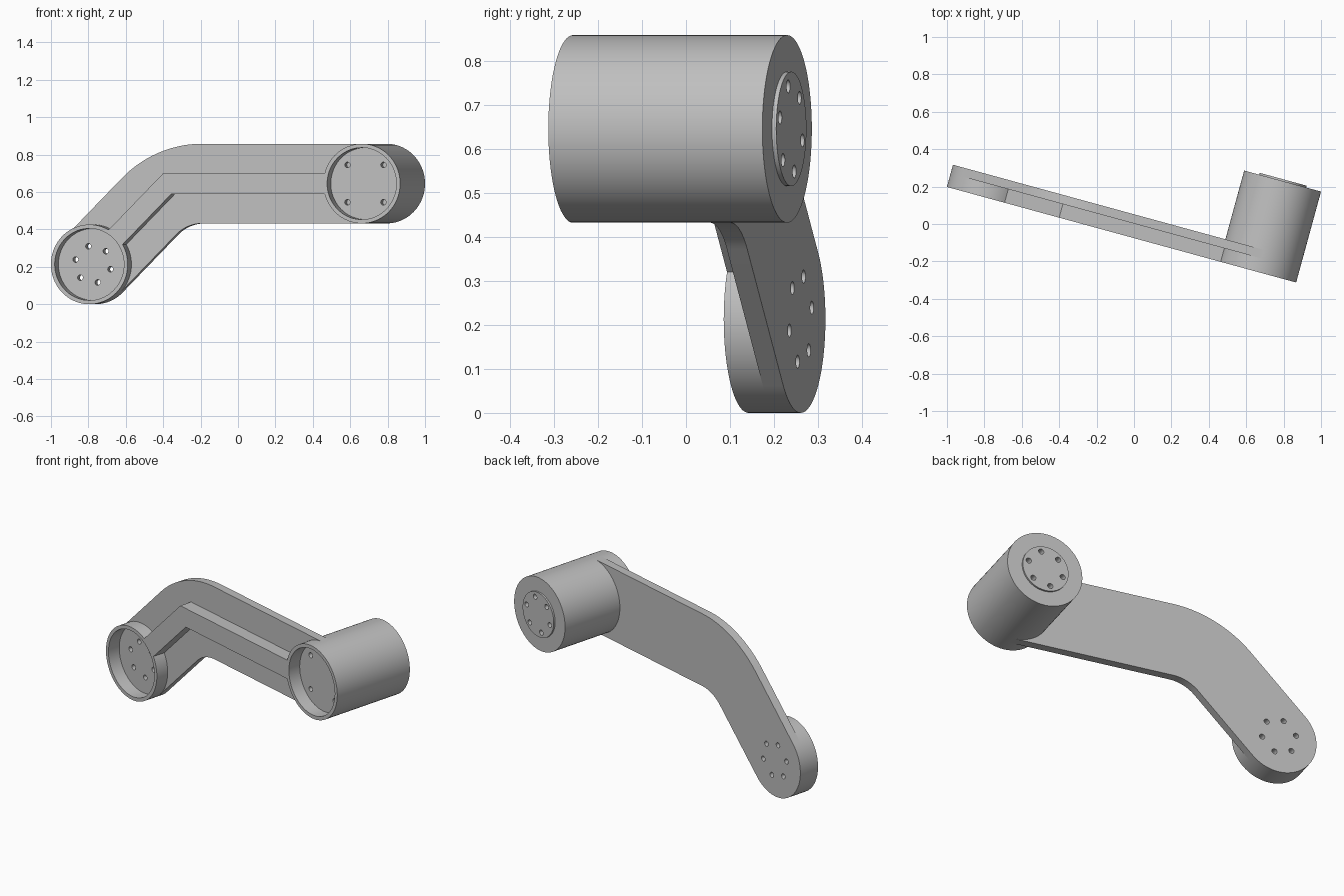
import bpy, bmesh
from math import sin, cos, tan, pi, radians
from mathutils import Matrix

if "Cube" in bpy.data.objects:
    bpy.data.objects.remove(bpy.data.objects["Cube"])

grey = bpy.data.materials.new("plain grey")
grey.use_nodes = True
grey.diffuse_color = (0.52, 0.52, 0.52, 1)
grey.node_tree.nodes["Principled BSDF"].inputs["Base Color"].default_value = (0.52, 0.52, 0.52, 1)

# Main dimensions in the arm's own frame (x along the arm, y to the back)
R, RI = 0.213, 0.192                      # boss outer and recess radius
LOW, HIGH = (-0.805, 0.213), (0.705, 0.645)   # boss centres
FRONT, FLOOR, BACK, END = -0.07, 0.005, 0.053, 0.434
BEND_X = LOW[0] + HIGH[1] - LOW[1]        # where the two centre lines meet
FILLET = 0.418
TURN = Matrix.Translation((0, -0.003, 0)) @ Matrix.Rotation(radians(-15.3), 4, 'Z')
SEG = 72


def make(name, bm):
    bmesh.ops.recalc_face_normals(bm, faces=bm.faces)
    mesh = bpy.data.meshes.new(name)
    bm.to_mesh(mesh)
    bm.free()
    mesh.materials.append(grey)
    obj = bpy.data.objects.new(name, mesh)
    bpy.context.collection.objects.link(obj)
    return obj


def arc(centre, radius, a0, a1, n=36):
    """Points on an arc in the x-z plane, angles in degrees."""
    angles = [radians(a0 + (a1 - a0) * i / n) for i in range(n + 1)]
    return [(centre[0] + radius * cos(a), centre[1] + radius * sin(a)) for a in angles]


def prism(bm, points, y0, y1):
    rows = [[bm.verts.new((x, y, z)) for x, z in points] for y in (y0, y1)]
    bm.faces.new(rows[0])
    bm.faces.new(rows[1])
    for i in range(len(points)):
        j = (i + 1) % len(points)
        bm.faces.new((rows[0][i], rows[0][j], rows[1][j], rows[1][i]))


def lathe(name, centre, profile):
    """Turn (radius, y) points round an axis parallel to y."""
    bm = bmesh.new()
    verts = [bm.verts.new((r, y, 0)) for r, y in profile]
    edges = [bm.edges.new(pair) for pair in zip(verts, verts[1:])]
    bmesh.ops.spin(bm, geom=verts + edges, cent=(0, 0, 0), axis=(0, 1, 0),
                   angle=2 * pi, steps=SEG, use_merge=True)
    bmesh.ops.remove_doubles(bm, verts=bm.verts, dist=1e-5)
    bmesh.ops.translate(bm, verts=bm.verts, vec=(centre[0], 0, centre[1]))
    return make(name, bm)


def drill(obj, centre, radius, angles, y0, y1):
    """Cut a circle of screw holes."""
    bm = bmesh.new()
    for a in angles:
        spot = arc(centre, radius, a, a, 1)[0]
        prism(bm, arc(spot, 0.015, 0, 345, 23), y0, y1)
    cutter = make("hole_cutter", bm)
    mod = obj.modifiers.new("holes", 'BOOLEAN')
    mod.operation, mod.solver, mod.object = 'DIFFERENCE', 'EXACT', cutter
    bpy.context.view_layer.objects.active = obj
    bpy.ops.object.modifier_apply(modifier=mod.name)
    bpy.data.objects.remove(cutter)


# Flat bent arm plate: rounded low end, filleted bend, seat against the barrel
turn_centre = (BEND_X + FILLET * tan(pi / 8), HIGH[1] - FILLET)
outline = (arc(LOW, R, 135, 315)
           + arc(turn_centre, FILLET - R, 135, 90, 16)
           + arc(HIGH, R - 0.006, 270, 90)
           + [(HIGH[0], HIGH[1] + R)]
           + arc(turn_centre, FILLET + R, 90, 135, 24))
outline.insert(outline.index(arc(HIGH, R - 0.006, 270, 90)[0]), (HIGH[0], HIGH[1] - R))
bm = bmesh.new()
prism(bm, outline, FLOOR, BACK)
plate = make("arm_plate", bm)
drill(plate, LOW, 0.1, range(45, 405, 60), FLOOR - 0.03, BACK + 0.03)

# Stiffening rib with a mitred corner, ending inside both boss walls
H = 0.055
miter = H * tan(pi / 8)
start = arc(LOW, 0.202, 45, 45, 1)[0]
d = H * cos(pi / 4)
rib_end = HIGH[0] - 0.202
bm = bmesh.new()
prism(bm, [(start[0] - d, start[1] + d), (start[0] + d, start[1] - d),
           (BEND_X + miter, HIGH[1] - H), (rib_end, HIGH[1] - H),
           (rib_end, HIGH[1] + H), (BEND_X - miter, HIGH[1] + H)], FRONT, FLOOR)
rib = make("arm_rib", bm)

# Low boss rim
rim = lathe("low_boss_rim", LOW, [(RI, FLOOR), (RI, FRONT), (R, FRONT), (R, FLOOR), (RI, FLOOR)])

# Barrel with front recess and raised rear pad
PAD = 0.13
barrel = lathe("barrel", HIGH, [(0, FLOOR), (RI, FLOOR), (RI, FRONT), (R, FRONT), (R, END),
                                (PAD, END), (PAD, END + 0.01), (0, END + 0.01)])
drill(barrel, HIGH, 0.141, range(45, 405, 90), FLOOR - 0.03, FLOOR + 0.04)
drill(barrel, HIGH, 0.1, range(15, 375, 60), END - 0.03, END + 0.04)

# Turn the whole arm and shade it
for obj in (plate, rib, rim, barrel):
    obj.data.transform(TURN)
    bpy.ops.object.select_all(action='DESELECT')
    obj.select_set(True)
    bpy.context.view_layer.objects.active = obj
    bpy.ops.object.shade_smooth_by_angle(angle=radians(30))
